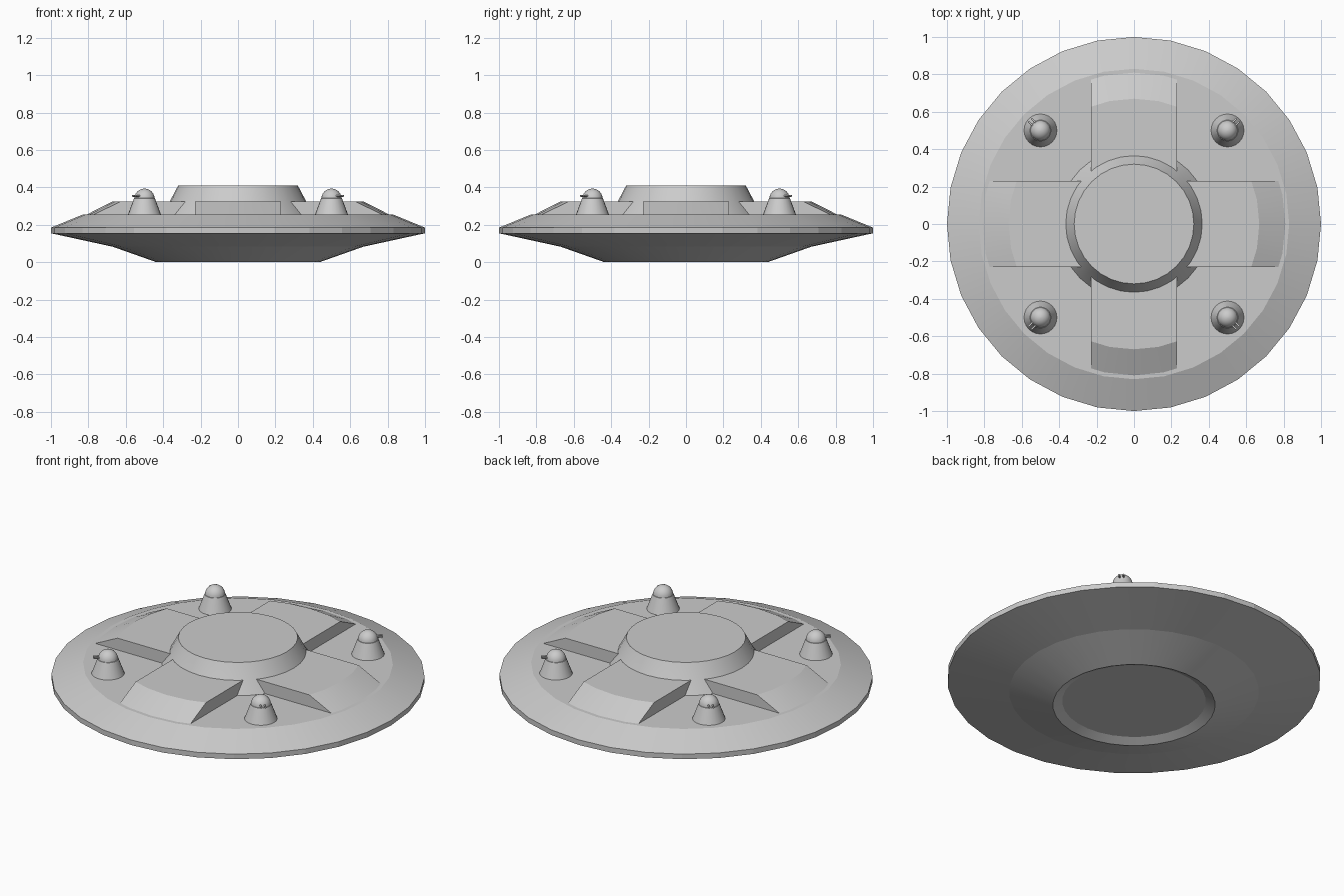
import bpy, bmesh, math
from mathutils import Vector, Matrix

if "Cube" in bpy.data.objects:
    bpy.data.objects.remove(bpy.data.objects["Cube"])

hull = bpy.data.materials.new("hull grey")
hull.diffuse_color = (0.6, 0.6, 0.6, 1)
hull.use_nodes = True
hull.node_tree.nodes["Principled BSDF"].inputs["Base Color"].default_value = hull.diffuse_color


def finish(name, bm, angle=20):
    """Turn a bmesh into a shaded object."""
    bmesh.ops.recalc_face_normals(bm, faces=bm.faces)
    for f in bm.faces:
        f.smooth = True
    for e in bm.edges:
        if len(e.link_faces) == 2:
            e.smooth = e.calc_face_angle(0) < math.radians(angle)
    me = bpy.data.meshes.new(name)
    bm.to_mesh(me)
    bm.free()
    me.materials.append(hull)
    ob = bpy.data.objects.new(name, me)
    bpy.context.collection.objects.link(ob)
    return ob


def lathe(profile, n, centre=(0, 0)):
    """Closed solid of revolution from (radius, z) points, capped at both ends."""
    bm = bmesh.new()
    rings = []
    for r, z in profile:
        rings.append([bm.verts.new((centre[0] + r * math.cos(2 * math.pi * i / n),
                                    centre[1] + r * math.sin(2 * math.pi * i / n), z))
                      for i in range(n)])
    for a, b in zip(rings, rings[1:]):
        for i in range(n):
            j = (i + 1) % n
            bm.faces.new((a[i], a[j], b[j], b[i]))
    bm.faces.new(rings[0][::-1])
    bm.faces.new(rings[-1])
    return bm


# Saucer body: recessed belly, two underside slopes, thin rim, sloped top and flat deck
body = lathe([(0.385, 0.025), (0.435, 0.0), (0.67, 0.083), (1.0, 0.155),
              (1.0, 0.185), (0.83, 0.255)], 32)
finish("saucer_body", body, 7)
bpy.data.objects["saucer_body"].data.update()

# Central raised hub
finish("central_hub", lathe([(0.412, 0.25), (0.365, 0.325), (0.32, 0.41)], 32))

# Two crossing raised bars, sliced from a low cone so their ends follow the disc
for name, axis in (("side_to_side_bar", Vector((0, 1, 0))),
                   ("front_to_back_bar", Vector((1, 0, 0)))):
    bm = lathe([(0.819, 0.25), (0.67, 0.325)], 32)
    for s in (1, -1):
        geom = bm.verts[:] + bm.edges[:] + bm.faces[:]
        bmesh.ops.bisect_plane(bm, geom=geom, plane_co=axis * 0.23 * s,
                               plane_no=axis * s, clear_outer=True)
        bmesh.ops.holes_fill(bm, edges=[e for e in bm.edges if e.is_boundary], sides=0)
    finish(name, bm)

# Four turrets with domed heads and twin barrels pointing outward
dome = [(0.054 * math.cos(a), 0.34 + 0.054 * math.sin(a))
        for a in (math.radians(d) for d in (0, 15, 30, 45, 60, 75, 88))]
for sx, side in ((-1, "left"), (1, "right")):
    for sy, end in ((-1, "front"), (1, "back")):
        c = Vector((0.5 * sx, 0.5 * sy, 0))
        label = f"{end}_{side}_turret"
        finish(label + "_base", lathe([(0.09, 0.25), (0.056, 0.342), (0.05, 0.345)], 24, c), 30)
        finish(label + "_dome", lathe(dome, 24, c), 30)
        out = c.normalized()
        across = Vector((-out.y, out.x, 0))
        bm = bmesh.new()
        for k in (-1, 1):
            mid = c + out * 0.055 + across * 0.011 * k + Vector((0, 0, 0.355))
            rot = out.to_track_quat('Z', 'Y').to_matrix().to_4x4()
            bmesh.ops.create_cone(bm, cap_ends=True, segments=8, radius1=0.005,
                                  radius2=0.005, depth=0.05,
                                  matrix=Matrix.Translation(mid) @ rot)
        finish(label + "_barrels", bm, 50)
